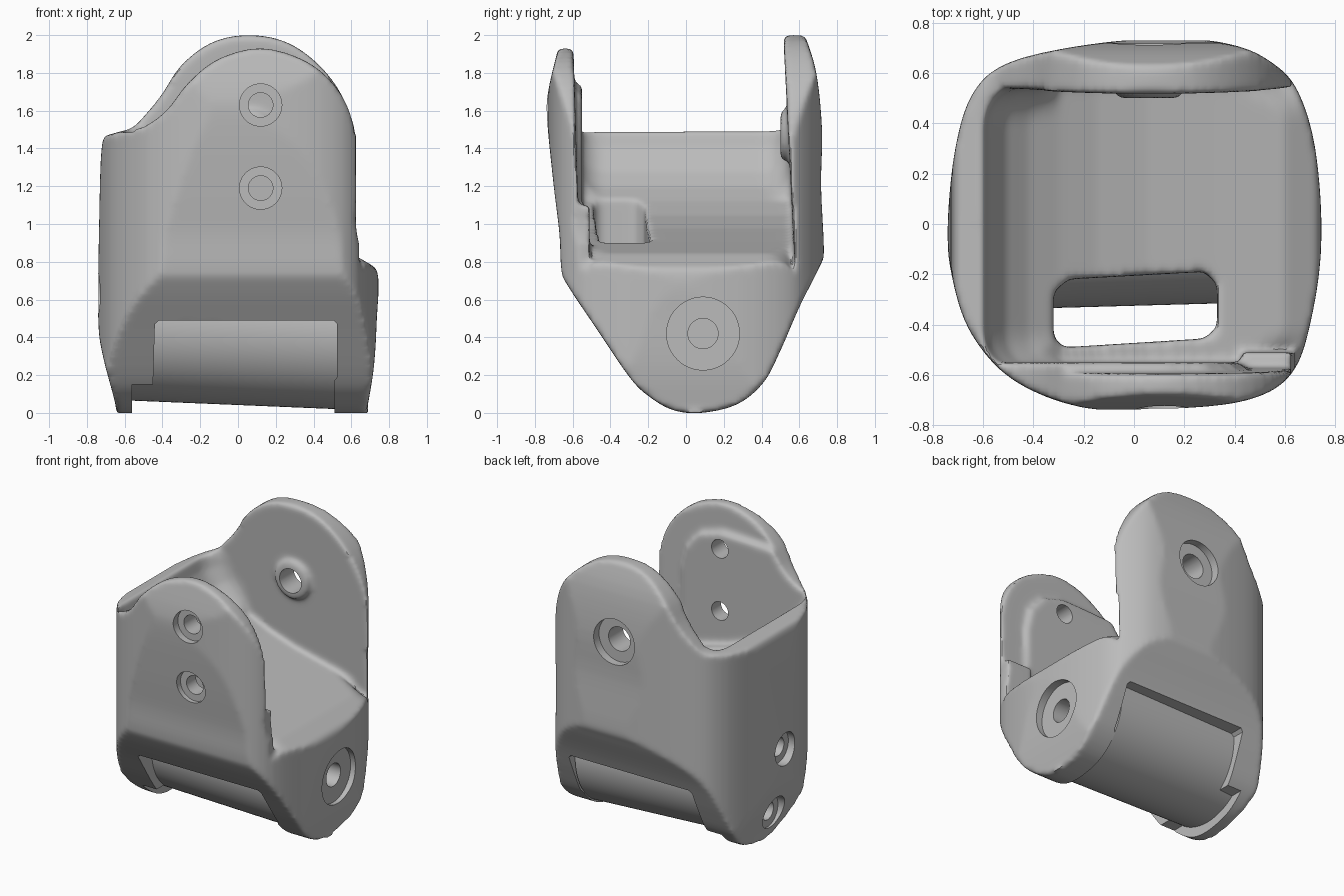
import bpy, bmesh, math
from mathutils import Vector

cube = bpy.data.objects.get("Cube")
if cube:
    bpy.data.objects.remove(cube, do_unlink=True)

metal = bpy.data.materials.new("plain grey")
metal.use_nodes = True
GREY = (0.5, 0.5, 0.5, 1)
metal.diffuse_color = GREY
metal.node_tree.nodes["Principled BSDF"].inputs["Base Color"].default_value = GREY


def make(name, bm):
    bmesh.ops.recalc_face_normals(bm, faces=bm.faces)
    mesh = bpy.data.meshes.new(name)
    bm.to_mesh(mesh)
    bm.free()
    mesh.materials.append(metal)
    obj = bpy.data.objects.new(name, mesh)
    bpy.context.collection.objects.link(obj)
    return obj


def apply_mod(obj, kind, **settings):
    mod = obj.modifiers.new(kind.lower(), kind)
    for key, value in settings.items():
        setattr(mod, key, value)
    bpy.context.view_layer.objects.active = obj
    bpy.ops.object.modifier_apply(modifier=mod.name)


def combine(obj, other, op):
    apply_mod(obj, 'BOOLEAN', object=other, operation=op, solver='EXACT')
    bpy.data.objects.remove(other, do_unlink=True)


def curve(pts, steps=4):
    """Closed smooth curve through the points."""
    pts = [Vector(p) for p in pts]
    n, out = len(pts), []
    for i in range(n):
        a, b, c, d = (pts[(i + k) % n] for k in (-1, 0, 1, 2))
        for s in range(steps):
            t = s / steps
            out.append(b + (c - a) * t / 2 + (a * 2 - b * 5 + c * 4 - d) * t * t / 2
                       + (b * 3 - a - c * 3 + d) * t ** 3 / 2)
    return out


def extrude(pts, axis, lo, hi):
    """Extrude a flat outline along x, y or z."""
    place = {'x': lambda u, v, w: (w, u, v), 'y': lambda u, v, w: (u, w, v),
             'z': lambda u, v, w: (u, v, w)}[axis]
    bm = bmesh.new()
    rings = [[bm.verts.new(place(p[0], p[1], w)) for p in pts] for w in (lo, hi)]
    for ring in rings:
        bm.faces.new(ring)
    for i in range(len(pts)):
        j = (i + 1) % len(pts)
        bm.faces.new((rings[0][i], rings[0][j], rings[1][j], rings[1][i]))
    return bm


def prism(name, *args):
    return make(name, extrude(*args))


def lathe(bm, profile, origin, direction, sides=48):
    """Solid of revolution from (distance, radius) pairs along a direction."""
    turn = Vector(direction).to_track_quat('Z', 'Y')
    rings = []
    for dist, rad in profile:
        rings.append([bm.verts.new(Vector(origin) + turn @ Vector(
            (rad * math.cos(math.tau * k / sides), rad * math.sin(math.tau * k / sides), dist)))
            for k in range(sides)])
    bm.faces.new(rings[0])
    bm.faces.new(rings[-1])
    for a, b in zip(rings, rings[1:]):
        for k in range(sides):
            m = (k + 1) % sides
            bm.faces.new((a[k], a[m], b[m], b[k]))


# Outer shell: plan, side and front outlines intersected
plan = [(-.74, 0), (-.725, -.2), (-.65, -.43), (-.48, -.62), (-.2, -.73), (.12, -.735),
        (.45, -.7), (.63, -.59), (.71, -.35), (.745, -.05), (.72, .3), (.65, .53), (.55, .64),
        (.4, .71), (.15, .74), (-.2, .71), (-.5, .64), (-.64, .52), (-.71, .3)]
side = [(-.64, 2.1), (-.68, 1.92), (-.73, 1.7), (-.735, 1.55), (-.7, 1.2), (-.67, .95),
        (-.66, .76), (-.63, .68), (-.47, .44), (-.3, .19), (-.2, .09), (-.07, .015), (.08, 0),
        (.27, .045), (.41, .16), (.5, .33), (.6, .56), (.71, .78), (.73, .86), (.715, 1.2),
        (.72, 1.5), (.69, 1.8), (.63, 2.0), (.6, 2.1)]
lower = [(.63, 1.45), (.63, 1.2), (.625, .98), (.66, .86), (.74, .74), (.735, .5), (.72, .25),
         (.685, .03), (.62, -.3), (-.58, -.3), (-.645, .03), (-.715, .3), (-.74, .5),
         (-.735, 1.0), (-.72, 1.42)]
front_top = [(-.67, 1.475), (-.56, 1.5), (-.47, 1.53), (-.37, 1.61), (-.26, 1.75),
             (-.1, 1.875), (.13, 1.93), (.38, 1.85), (.55, 1.68)]
back_top = [(-.67, 1.475), (-.56, 1.51), (-.48, 1.59), (-.4, 1.69), (-.3, 1.84), (-.14, 1.96),
            (.05, 2.0), (.25, 1.965), (.42, 1.85), (.55, 1.68)]
body = prism("bracket_body", curve(lower + front_top), 'y', -1, 0)
combine(body, prism("back_half", curve(lower + back_top), 'y', 0, 1), 'UNION')
combine(body, prism("plan_form", curve(plan), 'z', -.5, 2.5), 'INTERSECT')
combine(body, prism("side_form", curve(side), 'x', -1, 1), 'INTERSECT')

# Inner cavity: the floor sweeps down from the tall wall to the open side
sweep = [(-.72, 2.4), (-.62, 1.6), (-.575, 1.4), (-.51, 1.28), (-.42, 1.195), (-.3, 1.12),
         (-.15, 1.045), (.05, .975), (.33, .905), (.6, .845), (.72, .775), (1.5, .4), (1.5, 2.4)]
bm = extrude(sweep, 'y', -1, 1)
for v in bm.verts:
    rise = v.co.z - .9
    v.co.y = .57 - .05 * rise if v.co.y > 0 else -.565 - .03 * rise
edges = [e for e in bm.edges if e.verts[0].co.y * e.verts[1].co.y > 0
         and min(v.co.z for v in e.verts) < 2.3 and min(v.co.x for v in e.verts) < 1.4]
bmesh.ops.bevel(bm, geom=edges, offset=.15, segments=6, profile=.5, affect='EDGES')
cavity = make("cavity", bm)
# Raised pad and corner tab inside the front plate, and a boss inside the back plate
pad = [(-1, .7), (.42, .7), (.43, 1.4), (.39, 1.57), (.29, 1.69), (.12, 1.74), (-1, 1.7)]
tab = [(.43, .6), (.64, .6), (.64, 1.1), (.43, 1.1)]
combine(cavity, prism("pad", pad, 'y', -.8, -.55), 'DIFFERENCE')
combine(cavity, prism("tab", tab, 'y', -.8, -.51), 'DIFFERENCE')
bm = bmesh.new()
lathe(bm, [(0, .15), (.19, .13)], (.06, .69, 1.47), (0, -1, 0))
combine(cavity, make("boss", bm), 'DIFFERENCE')
combine(body, cavity, 'DIFFERENCE')

# Floor slot
slot = [(-.32, -.45), (-.28, -.49), (.28, -.455), (.33, -.41), (.33, -.24), (.28, -.19),
        (-.26, -.22), (-.32, -.27)]
combine(body, prism("slot", slot, 'z', .3, 1.5), 'DIFFERENCE')

# Blend the casting
apply_mod(body, 'REMESH', mode='VOXEL', voxel_size=.016)
apply_mod(body, 'SMOOTH', factor=.5, iterations=9)

# Pocket for the drum
pocket = [(-.56, -.3), (.51, -.3), (.51, .17), (.525, .19), (.525, .47), (.505, .49),
          (-.42, .49), (-.44, .47), (-.45, .15), (-.56, .15)]
combine(body, prism("pocket", pocket, 'y', -1, 1), 'DIFFERENCE')

# Counterbored holes: position, inward direction, bore radius, hole radius, bore depth, length
holes = [((.12, -.73, 1.63), (0, 1, 0), .112, .065, .045, .3),
         ((.12, -.70, 1.19), (0, 1, 0), .112, .065, .045, .3),
         ((.06, .73, 1.47), (0, -1, 0), .16, .085, .07, .4),
         ((.735, .09, .42), (-1, 0, 0), .193, .08, .05, .2),
         ((-.74, -.06, .63), (1, 0, 0), .115, .065, .06, .24),
         ((-.69, 0, .19), (1, 0, 0), .115, .065, .05, .23)]
bm = bmesh.new()
for origin, way, bore, hole, depth, length in holes:
    lathe(bm, [(-.2, bore), (depth, bore), (depth, hole), (length, hole)], origin, way)
combine(body, make("holes", bm), 'DIFFERENCE')

# Drum between the ears
start, end = Vector((-.555, .065, .47)), Vector((.53, .095, .425))
bm = bmesh.new()
lathe(bm, [(0, .405), ((end - start).length, .405)], start, end - start, 96)
drum = make("drum", bm)

for obj in (body, drum):
    bpy.ops.object.select_all(action='DESELECT')
    obj.select_set(True)
    bpy.context.view_layer.objects.active = obj
    bpy.ops.object.shade_smooth_by_angle(angle=math.radians(40))
